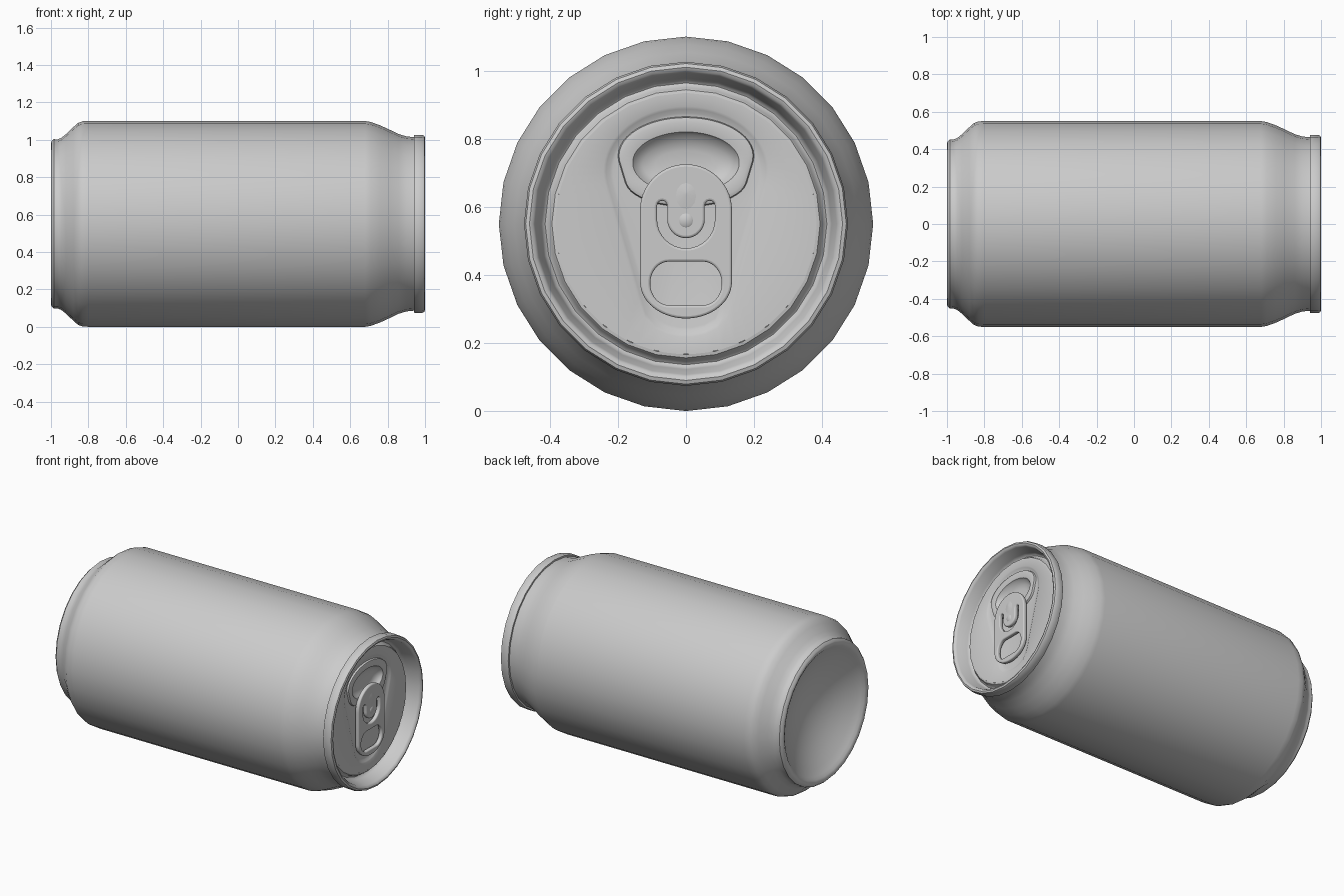
import bpy, bmesh, math
from mathutils import Matrix, Vector
from mathutils.geometry import convex_hull_2d, intersect_line_line_2d

if "Cube" in bpy.data.objects:
    bpy.data.objects.remove(bpy.data.objects["Cube"])

AXIS = 0.55           # height of the can's axis
SIDES = 28
MOUTH = Vector((0, 0.18))
# Flat lid drawings (u, v, height) become (y, z, x)
TO_LID = Matrix(((0, 0, 1, 0), (1, 0, 0, 0), (0, 1, 0, AXIS), (0, 0, 0, 1)))

metal = bpy.data.materials.new("bare aluminium")
metal.use_nodes = True
GREY = (0.6, 0.6, 0.6, 1)
metal.diffuse_color = GREY
metal.node_tree.nodes["Principled BSDF"].inputs["Base Color"].default_value = GREY


def finish(name, mesh, angle=40):
    mesh.materials.clear()
    mesh.materials.append(metal)
    obj = bpy.data.objects.new(name, mesh)
    bpy.context.collection.objects.link(obj)
    bpy.ops.object.select_all(action='DESELECT')
    obj.select_set(True)
    bpy.context.view_layer.objects.active = obj
    bpy.ops.object.shade_smooth_by_angle(angle=math.radians(angle))
    return obj


def skin(name, loops, cap_start=False, cap_end=False, angle=40):
    """Join equal-length loops of (u, v, height) points into one surface."""
    bm = bmesh.new()
    rings = [[bm.verts.new(TO_LID @ Vector(p)) for p in loop] for loop in loops]
    for a, b in zip(rings, rings[1:]):
        for i in range(len(a)):
            j = (i + 1) % len(a)
            bm.faces.new((a[i], a[j], b[j], b[i]))
    if cap_start:
        bm.faces.new(rings[0][::-1])
    if cap_end:
        bm.faces.new(rings[-1])
    mesh = bpy.data.meshes.new(name)
    bm.to_mesh(mesh)
    bm.free()
    return finish(name, mesh, angle)


def ellipse(v, ru, rv, u=0.0, n=56):
    return [Vector((u + ru * math.cos(2 * math.pi * i / n),
                    v + rv * math.sin(2 * math.pi * i / n))) for i in range(n)]


def hull(*shapes):
    pts = [p for s in shapes for p in s]
    return [pts[i] for i in convex_hull_2d(pts)]


def rays(outline, height, n=84):
    """Resample a convex outline by rays from the mouth centre."""
    loop = []
    for i in range(n):
        a = 2 * math.pi * (i + 0.5) / n
        far = MOUTH + 2 * Vector((math.cos(a), math.sin(a)))
        for p, q in zip(outline, outline[1:] + outline[:1]):
            hit = intersect_line_line_2d(MOUTH, far, p, q)
            if hit:
                loop.append((hit.x, hit.y, height))
                break
    return loop


def lathe(name, profile, **kw):
    loops = [[(p.x, p.y, x) for p in ellipse(0, r, r, n=SIDES)] for x, r in profile]
    return skin(name, loops, **kw)


# Body: domed base, foot, wall, neck, seamed rim and countersink
dome = [(-0.84 - 0.14 * (r / 0.395) ** 2, r) for r in (0.03, 0.1, 0.18, 0.25, 0.31, 0.36, 0.395)]
foot = [(-0.993, 0.41), (-1.0, 0.425), (-0.998, 0.44), (-0.985, 0.453), (-0.965, 0.452),
        (-0.945, 0.46), (-0.92, 0.48), (-0.88, 0.518), (-0.855, 0.54), (-0.83, 0.549)]
wall = [(-0.8, 0.55), (0.68, 0.55), (0.71, 0.545), (0.76, 0.527), (0.81, 0.504),
        (0.86, 0.48), (0.9, 0.468), (0.94, 0.464)]
rim = [(0.941, 0.474), (0.945, 0.476), (0.985, 0.476), (0.996, 0.471), (1.0, 0.46),
       (0.996, 0.45), (0.985, 0.443), (0.92, 0.428), (0.905, 0.422), (0.9, 0.414),
       (0.905, 0.406), (0.92, 0.4), (0.928, 0.394), (0.93, 0.384)]
lathe("can_body", dome + foot + wall + rim, cap_start=True)


# Lid panel: teardrop recess with a raised ring round the mouth bowl
def teardrop(d):
    return hull(ellipse(0.155, 0.243 - d, 0.19 - d), ellipse(-0.245, 0.13 - d, 0.088 - d))


skin("lid_panel", [
    rays(ellipse(0, 0.385, 0.385, n=SIDES), 0.93),
    rays(teardrop(0), 0.93),
    rays(teardrop(0.008), 0.926),
    rays(teardrop(0.02), 0.92),
    rays(teardrop(0.028), 0.918),
    rays(hull(ellipse(0.2, 0.2, 0.115), ellipse(0.13, 0.18, 0.08)), 0.918),
    rays(hull(ellipse(0.2, 0.197, 0.112), ellipse(0.13, 0.177, 0.077)), 0.93),
    rays(hull(ellipse(0.195, 0.185, 0.102), ellipse(0.13, 0.165, 0.066)), 0.934),
    rays(ellipse(0.18, 0.157, 0.09), 0.928),
    rays(ellipse(0.18, 0.148, 0.082), 0.915),
    rays(ellipse(0.175, 0.128, 0.062), 0.9),
    rays(ellipse(0.175, 0.09, 0.04), 0.893),
], cap_end=True)


# Pull tab: one flat outline with a finger hole and a U-shaped slot
def slot(v, r_out, r_in, arm):
    def arc(cu, cv, r, start, end, n):
        steps = [math.radians(start + (end - start) * i / n) for i in range(n + 1)]
        return [Vector((cu + r * math.cos(a), cv + r * math.sin(a))) for a in steps]
    mid, half = (r_out + r_in) / 2, (r_out - r_in) / 2
    return (arc(0, v, r_out, 180, 360, 16) + arc(mid, v + arm, half, 0, 180, 6)
            + arc(0, v, r_in, 360, 180, 16) + arc(-mid, v + arm, half, 0, 180, 6))


def plate(name, outlines, height, half_thick, bevel):
    curve = bpy.data.curves.new(name, 'CURVE')
    curve.dimensions = '2D'
    curve.fill_mode = 'BOTH'
    curve.extrude = half_thick - bevel
    curve.bevel_depth = bevel
    curve.bevel_resolution = 2
    curve.offset = -bevel
    for outline in outlines:
        spline = curve.splines.new('POLY')
        spline.points.add(len(outline) - 1)
        for point, p in zip(spline.points, outline):
            point.co = (p.x, p.y, 0, 1)
        spline.use_cyclic_u = True
    helper = bpy.data.objects.new(name + "_curve", curve)
    bpy.context.collection.objects.link(helper)
    graph = bpy.context.evaluated_depsgraph_get()
    mesh = bpy.data.meshes.new_from_object(helper.evaluated_get(graph))
    bpy.data.objects.remove(helper)
    mesh.transform(TO_LID @ Matrix.Translation((0, 0, height)))
    return finish(name, mesh)


tab = hull(ellipse(0.04, 0.135, 0.135), ellipse(-0.17, 0.135, 0.108))
finger_hole = hull(ellipse(-0.175, 0.055, 0.064, u=0.05), ellipse(-0.175, 0.055, 0.064, u=-0.05))
plate("pull_tab", [tab, finger_hole, slot(0.013, 0.085, 0.055, 0.04)], 0.945, 0.013, 0.007)

# Rivet and the shallow pressed ridge on the tab nose
skin("rivet", [[(p.x, p.y, h) for p in ellipse(0.01, r, r, n=12)]
               for h, r in ((0.917, 0.022), (0.957, 0.022), (0.961, 0.017))], cap_end=True)
skin("tab_ridge", [[(p.x, p.y + lift, h) for p in ellipse(0.08, r, r * 1.3, n=12)]
                   for h, r, lift in ((0.957, 0.035, 0), (0.963, 0.004, 0.01))],
     cap_end=True, angle=60)
